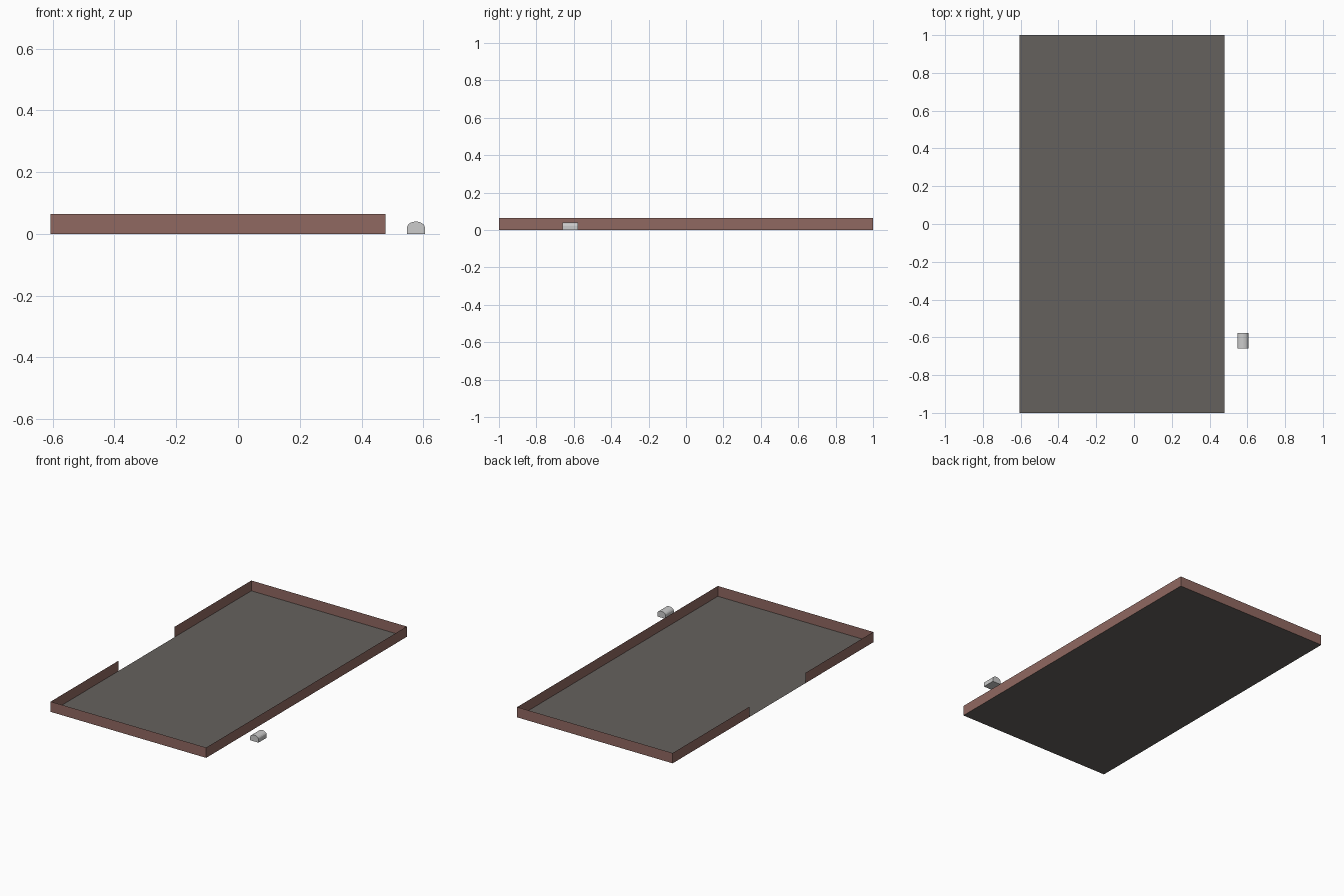
import bpy
import bmesh
import math

cube = bpy.data.objects.get("Cube")
if cube:
    bpy.data.objects.remove(cube, do_unlink=True)


def make_material(name, color):
    mat = bpy.data.materials.new(name)
    mat.use_nodes = True
    mat.diffuse_color = (*color, 1)
    bsdf = next(n for n in mat.node_tree.nodes if n.type == "BSDF_PRINCIPLED")
    bsdf.inputs["Base Color"].default_value = (*color, 1)
    return mat


FLOOR_GREY = make_material("floor grey", (0.13, 0.12, 0.11))
WALL_BROWN = make_material("wall brown", (0.28, 0.14, 0.12))
PALE_GREY = make_material("pale grey", (0.60, 0.60, 0.60))


def sweep(name, points, offset, mat, closed=False):
    """Sweep a line of points along an offset; closed makes a capped solid."""
    bm = bmesh.new()
    verts = [bm.verts.new(p) for p in points]
    if closed:
        start = bm.faces.new(verts)
        result = bmesh.ops.extrude_face_region(bm, geom=[start], use_keep_orig=True)
    else:
        edges = [bm.edges.new(pair) for pair in zip(verts, verts[1:])]
        result = bmesh.ops.extrude_edge_only(bm, edges=edges)
    moved = [g for g in result["geom"] if isinstance(g, bmesh.types.BMVert)]
    bmesh.ops.translate(bm, verts=moved, vec=offset)
    bmesh.ops.recalc_face_normals(bm, faces=bm.faces)
    mesh = bpy.data.meshes.new(name)
    bm.to_mesh(mesh)
    bm.free()
    mesh.materials.append(mat)
    obj = bpy.data.objects.new(name, mesh)
    bpy.context.collection.objects.link(obj)
    return obj


LEFT, RIGHT, END, HEIGHT = 0.478, -0.607, 1.0, 0.065
GAP_FRONT, GAP_BACK = -0.325, 0.235

# Flat floor sheet
sweep("floor", [(RIGHT, -END, 0), (LEFT, -END, 0)], (0, 2 * END, 0), FLOOR_GREY)

# Thin perimeter wall, running around from one side of the doorway to the other
wall_path = [(RIGHT, GAP_FRONT, 0), (RIGHT, -END, 0), (LEFT, -END, 0),
             (LEFT, END, 0), (RIGHT, END, 0), (RIGHT, GAP_BACK, 0)]
sweep("perimeter_wall", wall_path, (0, 0, HEIGHT), WALL_BROWN)

# Small round-topped block standing outside the wall
CENTRE, HALF, SHOULDER, TOP = 0.576, 0.029, 0.02, 0.04
BLOCK_FRONT, BLOCK_LENGTH = -0.66, 0.082
arch = [(CENTRE - HALF, BLOCK_FRONT, 0), (CENTRE + HALF, BLOCK_FRONT, 0)]
for i in range(11):
    a = math.pi * i / 10
    arch.append((CENTRE + HALF * math.cos(a), BLOCK_FRONT,
                 SHOULDER + (TOP - SHOULDER) * math.sin(a)))
sweep("round_topped_block", arch, (0, BLOCK_LENGTH, 0), PALE_GREY, closed=True)
